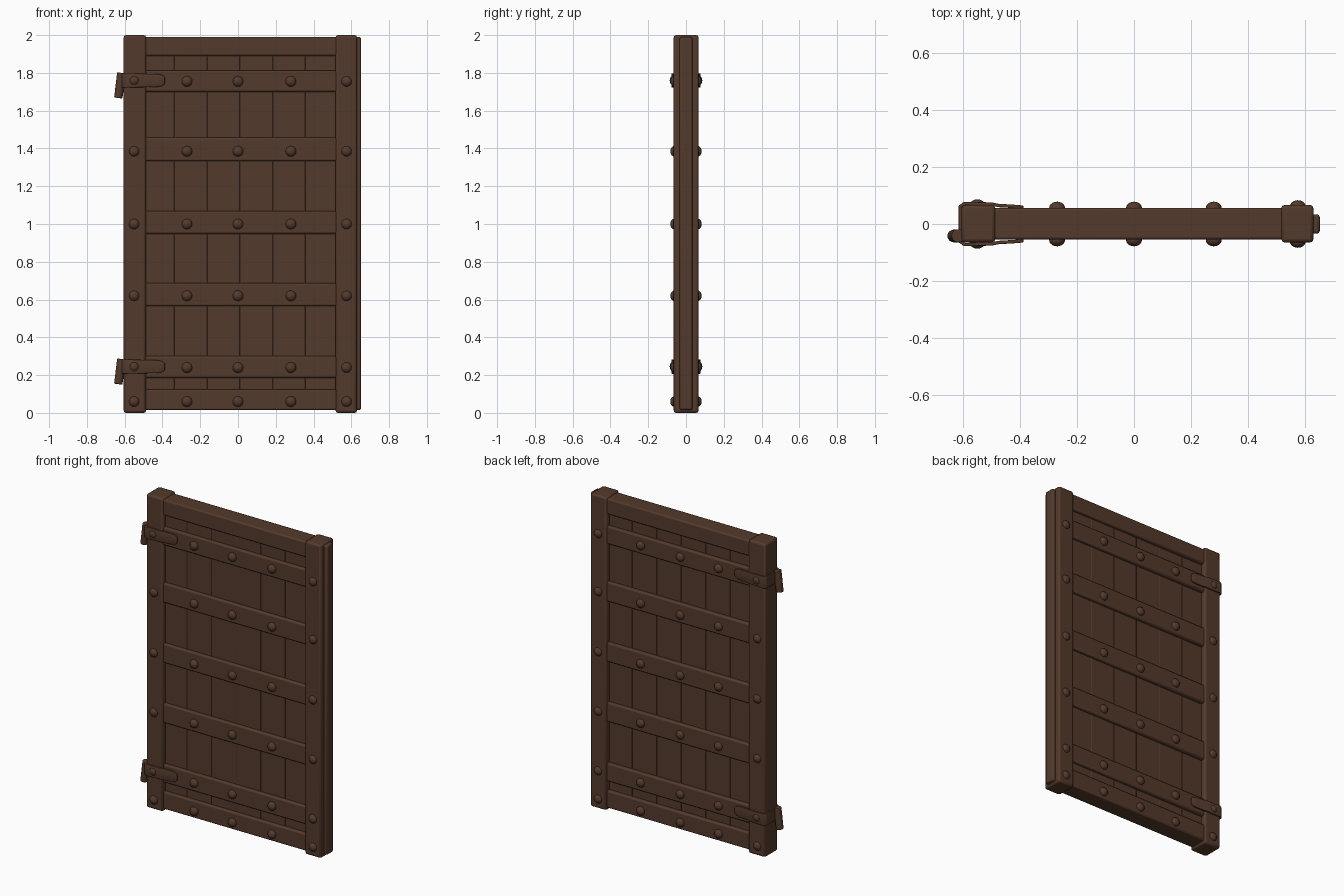
import bpy, bmesh, math
from mathutils import Matrix, Vector

default = bpy.data.objects.get("Cube")
if default:
    bpy.data.objects.remove(default)

wood = bpy.data.materials.new("dark_brown")
wood.use_nodes = True
colour = (0.088, 0.042, 0.025, 1)
wood.diffuse_color = colour
shader = wood.node_tree.nodes["Principled BSDF"]
shader.inputs["Base Color"].default_value = colour
shader.inputs["Roughness"].default_value = 0.9


def finish(name, bm, bevel=0.0, thickness=0.0):
    bmesh.ops.recalc_face_normals(bm, faces=bm.faces)
    mesh = bpy.data.meshes.new(name)
    bm.to_mesh(mesh)
    bm.free()
    mesh.materials.append(wood)
    obj = bpy.data.objects.new(name, mesh)
    bpy.context.collection.objects.link(obj)
    if thickness:
        solid = obj.modifiers.new("Thickness", "SOLIDIFY")
        solid.thickness = thickness
        solid.offset = 0
    if bevel:
        mod = obj.modifiers.new("Worn edges", "BEVEL")
        mod.width = bevel
        mod.segments = 2
        mod.limit_method = "ANGLE"
    bpy.ops.object.select_all(action="DESELECT")
    obj.select_set(True)
    bpy.context.view_layer.objects.active = obj
    bpy.ops.object.shade_smooth_by_angle(angle=math.radians(35))
    return obj


def box(name, x, y, z, bevel=0.008):
    """Box from (min, max) pairs."""
    bm = bmesh.new()
    size = [b - a for a, b in (x, y, z)]
    mid = [(a + b) / 2 for a, b in (x, y, z)]
    bmesh.ops.create_cube(bm, size=1, matrix=Matrix.Translation(mid) @ Matrix.Diagonal((*size, 1)))
    return finish(name, bm, bevel)


# Vertical planks of the recessed panel
planks = 6
width = 1.04 / planks
for i in range(planks):
    x = -0.51 + i * width
    box(f"panel_plank_{i + 1}", (x, x + width), (-0.034, 0.034), (0.03, 1.98), 0.002)

# Side posts and the narrow closing strip
box("hinge_post", (-0.605, -0.487), (-0.065, 0.067), (0, 2), 0.012)
box("latch_post", (0.517, 0.63), (-0.065, 0.067), (0, 2), 0.012)
box("closing_strip", (0.61, 0.652), (-0.034, 0.034), (0.015, 1.99), 0.01)

# Cross rails
rails = {"bottom": (0.015, 0.125), "lower_hinge": (0.185, 0.3), "lower": (0.565, 0.688),
         "middle": (0.948, 1.07), "upper": (1.333, 1.457), "upper_hinge": (1.7, 1.813),
         "top": (1.89, 1.99)}
for label, span in rails.items():
    box(f"{label}_rail", (-0.52, 0.53), (-0.055, 0.057), span, 0.009)


# Domed studs on both faces
def stud(name, x, y, z, side):
    bm = bmesh.new()
    bmesh.ops.create_uvsphere(bm, u_segments=16, v_segments=10, radius=0.028)
    cut = bmesh.ops.bisect_plane(bm, geom=bm.verts[:] + bm.edges[:] + bm.faces[:],
                                 plane_co=(0, 0, -0.002), plane_no=(0, 0, 1), clear_inner=True)
    rim = [e for e in cut["geom_cut"] if isinstance(e, bmesh.types.BMEdge)]
    bmesh.ops.edgeloop_fill(bm, edges=rim)
    turn = Matrix.Rotation(math.radians(-90 * side), 4, "X")
    bm.transform(Matrix.Translation((x, y, z)) @ turn @ Matrix.Diagonal((1, 1, 0.8, 1)))
    finish(name, bm)


for side, face in ((-1, "front"), (1, "back")):
    for row, z in enumerate((0.06, 0.24, 0.62, 1.0, 1.385, 1.755)):
        for col, x in enumerate((-0.55, -0.27, 0, 0.28, 0.575)):
            hinge_row = row in (1, 5)
            if col == 0 and hinge_row:
                continue
            surface = 0.061 if col in (0, 4) else 0.056
            stud(f"{face}_stud_{row + 1}_{col + 1}", x, side * surface, z, side)


# Hinge straps wrapped around the post, with a slanted knuckle
half_path = [(-0.388, 0.058, 0.018), (-0.4, 0.06, 0.029), (-0.425, 0.062, 0.034),
             (-0.475, 0.065, 0.035), (-0.5, 0.07, 0.036), (-0.595, 0.072, 0.038),
             (-0.61, 0.062, 0.038)]
path = [(x, -y, h) for x, y, h in half_path] + half_path[::-1]
for label, z in (("lower", 0.245), ("upper", 1.76)):
    bm = bmesh.new()
    pairs = [[bm.verts.new((x, y, z + s * h)) for s in (-1, 1)] for x, y, h in path]
    for (a, b), (c, d) in zip(pairs, pairs[1:]):
        bm.faces.new((a, c, d, b))
    finish(f"{label}_hinge_strap", bm, 0.003, 0.012)

    low, high = Vector((-0.634, -0.042, z - 0.093)), Vector((-0.616, -0.042, z + 0.04))
    axis = high - low
    bm = bmesh.new()
    turn = axis.to_track_quat("Z", "Y").to_matrix().to_4x4()
    bmesh.ops.create_cone(bm, cap_ends=True, segments=14, radius1=0.022, radius2=0.024,
                          depth=axis.length,
                          matrix=Matrix.Translation((low + high) / 2) @ turn)
    finish(f"{label}_hinge_knuckle", bm, 0.004)

    # Small rivets through the strap, front and back
    for side, face in ((-1, "front"), (1, "back")):
        stud(f"{label}_{face}_strap_rivet", -0.55, side * 0.064, z, side)
